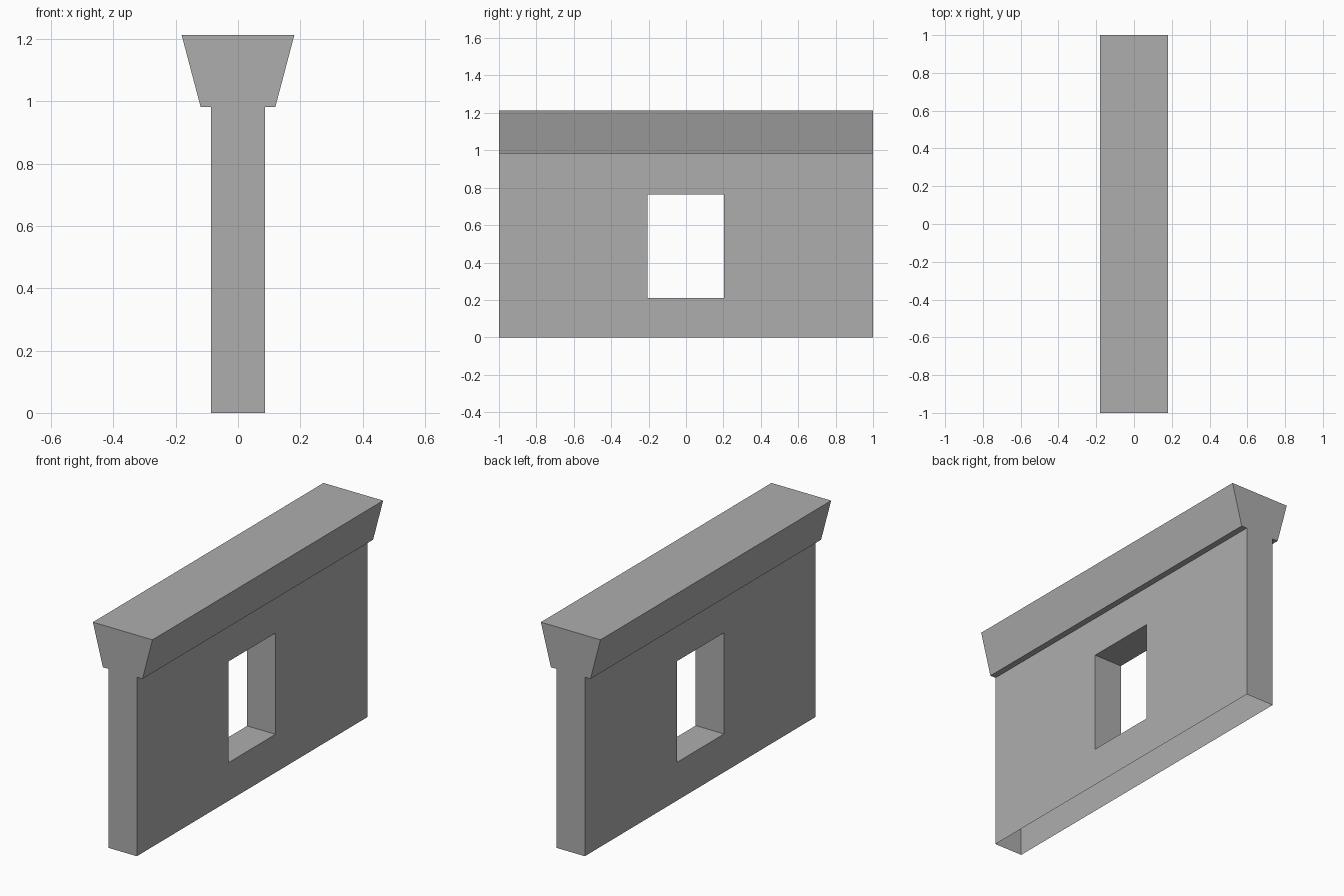
import bpy
import bmesh

cube = bpy.data.objects.get("Cube")
if cube:
    bpy.data.objects.remove(cube, do_unlink=True)

WALL, LEDGE, CAP = 0.086, 0.12, 0.181      # half widths
LEDGE_Z, TOP_Z = 0.982, 1.213
HALF_LEN = 1.0
WIN_Y, WIN_Z = (-0.207, 0.202), (0.21, 0.765)

stone = bpy.data.materials.new("plain grey")
stone.use_nodes = True
colour = (0.42, 0.42, 0.42, 1)
stone.diffuse_color = colour
stone.node_tree.nodes["Principled BSDF"].inputs["Base Color"].default_value = colour

bm = bmesh.new()


def rectangle(x, ys, zs):
    """Four corners of an upright rectangle lying across x."""
    (y0, y1), (z0, z1) = ys, zs
    return [bm.verts.new((x, y, z)) for y, z in ((y0, z0), (y1, z0), (y1, z1), (y0, z1))]


def bridge(ring_a, ring_b):
    for i in range(4):
        j = (i + 1) % 4
        bm.faces.new((ring_a[i], ring_a[j], ring_b[j], ring_b[i]))


# Two wall sides, each a frame around the window opening
openings = []
for x in (-WALL, WALL):
    opening = rectangle(x, WIN_Y, WIN_Z)
    bridge(rectangle(x, (-HALF_LEN, HALF_LEN), (0, LEDGE_Z)), opening)
    openings.append(opening)

# Window reveal through the wall
bridge(*openings)

# T-shaped outline swept along the wall: flat ends, ledges, flared cap; open underneath
half = [(WALL, 0), (WALL, LEDGE_Z), (LEDGE, LEDGE_Z), (CAP, TOP_Z)]
outline = half + [(-x, z) for x, z in reversed(half)]
front, back = [[bm.verts.new((x, y, z)) for x, z in outline] for y in (-HALF_LEN, HALF_LEN)]
bm.faces.new(front)
bm.faces.new(list(reversed(back)))
for i in range(1, len(outline) - 2):
    bm.faces.new((front[i], front[i + 1], back[i + 1], back[i]))

bmesh.ops.remove_doubles(bm, verts=bm.verts, dist=0.0001)
bmesh.ops.recalc_face_normals(bm, faces=bm.faces)

mesh = bpy.data.meshes.new("wall_with_window")
bm.to_mesh(mesh)
bm.free()
mesh.materials.append(stone)
wall = bpy.data.objects.new("wall_with_window", mesh)
bpy.context.collection.objects.link(wall)
